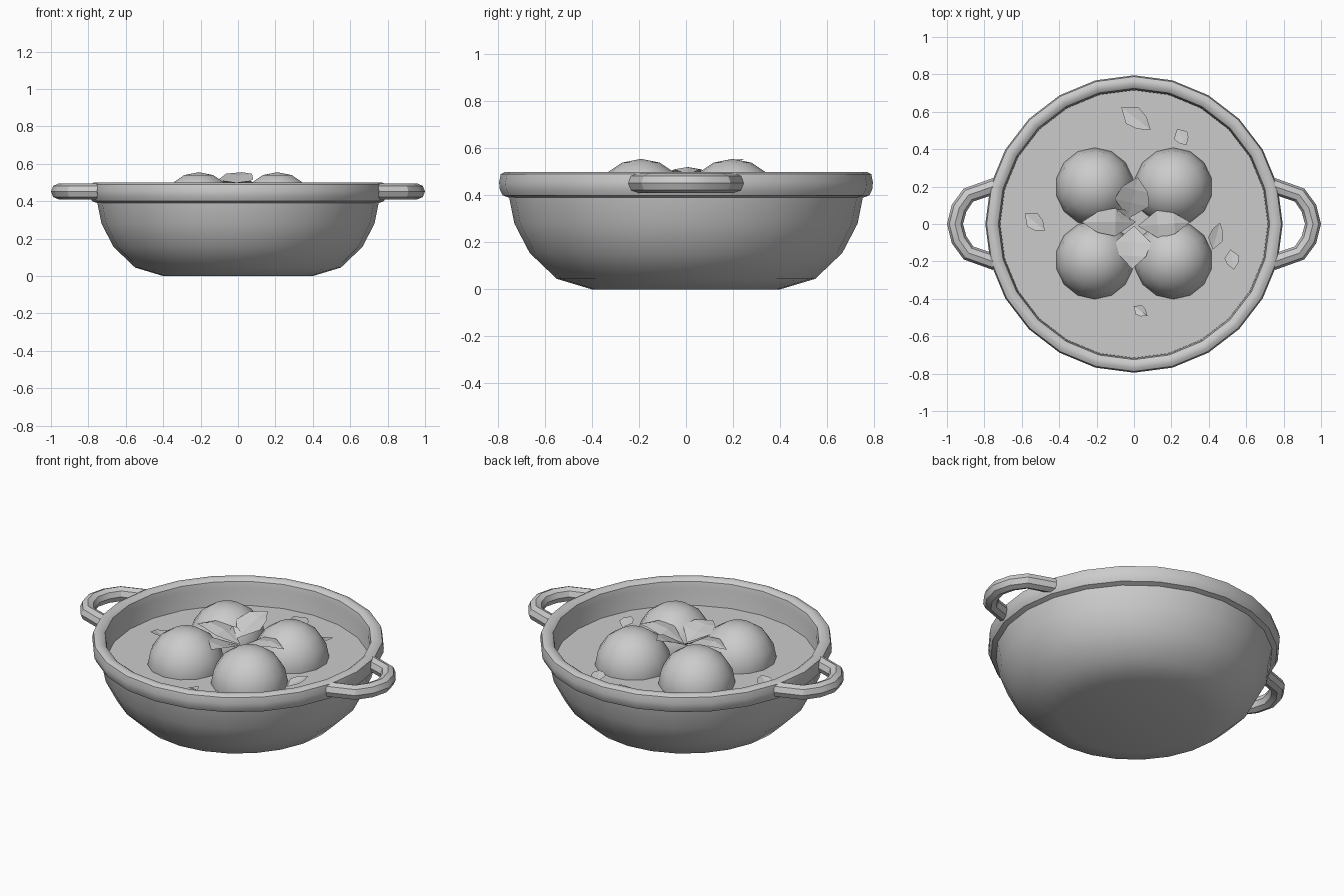
import bpy, math
from mathutils import Vector, Matrix

if "Cube" in bpy.data.objects:
    bpy.data.objects.remove(bpy.data.objects["Cube"])

SOUP_Z = 0.345
SIDES = 24


def finish(obj, angle=40):
    bpy.ops.object.select_all(action='DESELECT')
    obj.select_set(True)
    bpy.context.view_layer.objects.active = obj
    bpy.ops.object.shade_smooth_by_angle(angle=math.radians(angle))
    return obj


def mesh_object(name, verts, faces):
    me = bpy.data.meshes.new(name)
    me.from_pydata(verts, [], faces)
    me.update()
    obj = bpy.data.objects.new(name, me)
    bpy.context.collection.objects.link(obj)
    return obj


def lathe(name, profile):
    """Spin (radius, z) points round z; both ends closed with an n-gon."""
    verts, faces = [], []
    for r, z in profile:
        for i in range(SIDES):
            a = 2 * math.pi * i / SIDES
            verts.append((r * math.cos(a), r * math.sin(a), z))
    for k in range(len(profile) - 1):
        for i in range(SIDES):
            j = (i + 1) % SIDES
            a, b = k * SIDES, (k + 1) * SIDES
            faces.append((a + i, a + j, b + j, b + i))
    faces.append(tuple(reversed(range(SIDES))))
    faces.append(tuple((len(profile) - 1) * SIDES + i for i in range(SIDES)))
    return finish(mesh_object(name, verts, faces))


# Bowl with rolled rim
lathe("bowl", [(0.40, 0), (0.55, 0.045), (0.665, 0.155), (0.73, 0.28),
               (0.752, 0.39), (0.78, 0.40), (0.792, 0.425), (0.795, 0.455),
               (0.788, 0.49), (0.77, 0.50), (0.745, 0.50), (0.725, 0.485),
               (0.718, 0.45), (0.715, 0.34), (0.69, 0.25), (0.62, 0.16), (0.5, 0.08)])

# Soup surface
mesh_object("soup", [(0.722 * math.cos(2 * math.pi * i / SIDES),
                      0.722 * math.sin(2 * math.pi * i / SIDES), SOUP_Z)
                     for i in range(SIDES)], [tuple(range(SIDES))])

# Side handles
for side in (1, -1):
    cu = bpy.data.curves.new("handle", 'CURVE')
    cu.dimensions = '3D'
    cu.bevel_depth = 0.043
    cu.bevel_resolution = 2
    cu.use_fill_caps = True
    path = [(0.74, 0.205), (0.885, 0.155), (0.935, 0.085), (0.957, 0)]
    path += [(x, -y) for x, y in reversed(path[:-1])]
    sp = cu.splines.new('POLY')
    sp.points.add(len(path) - 1)
    for p, (x, y) in zip(sp.points, path):
        p.co = (side * x, y, 0.452, 1)
    h = bpy.data.objects.new("handle_right" if side > 0 else "handle_left", cu)
    bpy.context.collection.objects.link(h)
    bpy.ops.object.select_all(action='DESELECT')
    h.select_set(True)
    bpy.context.view_layer.objects.active = h
    bpy.ops.object.convert(target='MESH')
    finish(bpy.context.object, 30)

# Four dumplings, half sunk in the soup
for n, (sx, sy) in enumerate(((1, 1), (-1, 1), (-1, -1), (1, -1))):
    bpy.ops.mesh.primitive_uv_sphere_add(segments=14, ring_count=8, radius=0.21,
                                         location=(0.21 * sx, 0.195 * sy + 0.003, SOUP_Z))
    bpy.context.object.name = f"dumpling_{n + 1}"
    finish(bpy.context.object)


# Garnish leaf: folded along its spine from base to tip
def leaf(name, base, tip, width, fold, arch=0.0):
    base, tip = Vector(base), Vector(tip)
    d = tip - base
    s = Vector((-d.y, d.x, 0)).normalized() * width / 2
    up = Vector((0, 0, 1))
    mid1, mid2 = base + d * 0.38 + up * arch, base + d * 0.7 + up * arch
    verts = [base, mid1, mid2, tip,
             mid1 + s + up * fold, mid2 + s * 0.75 + up * fold,
             mid1 - s + up * fold, mid2 - s * 0.75 + up * fold]
    return mesh_object(name, verts, [(0, 1, 4), (1, 2, 5, 4), (2, 3, 5),
                                     (0, 6, 1), (1, 6, 7, 2), (2, 7, 3)])


# Central sprig
leaf("leaf_back", (-0.03, 0.03, 0.46), (0.02, 0.25, 0.555), 0.19, 0.01, 0.01)
leaf("leaf_front", (0.0, -0.01, 0.45), (-0.01, -0.24, 0.50), 0.19, 0.01, 0.015)
leaf("leaf_left", (0.01, 0.01, 0.44), (-0.28, 0.01, 0.49), 0.15, -0.01, 0.045)
leaf("leaf_right", (0.02, -0.01, 0.44), (0.30, 0.01, 0.49), 0.15, -0.01, 0.045)
leaf("leaf_centre", (-0.02, 0.02, 0.46), (-0.09, 0.08, 0.50), 0.06, 0.01)

# Herb flakes floating on the soup: x, y, length, width, heading in degrees
for n, (x, y, length, w, deg) in enumerate((
        (0.01, 0.565, 0.20, 0.11, -38), (0.255, 0.465, 0.10, 0.08, -60),
        (-0.53, 0.01, 0.14, 0.09, -40), (0.44, -0.065, 0.15, 0.08, 75),
        (0.525, -0.19, 0.11, 0.08, -80), (0.035, -0.465, 0.09, 0.06, -35))):
    v = Matrix.Rotation(math.radians(deg), 3, 'Z') @ Vector((length / 2, 0, 0))
    c = Vector((x, y, SOUP_Z + 0.01))
    leaf(f"herb_flake_{n + 1}", c - v, c + v + Vector((0, 0, 0.02)), w, 0.008)
